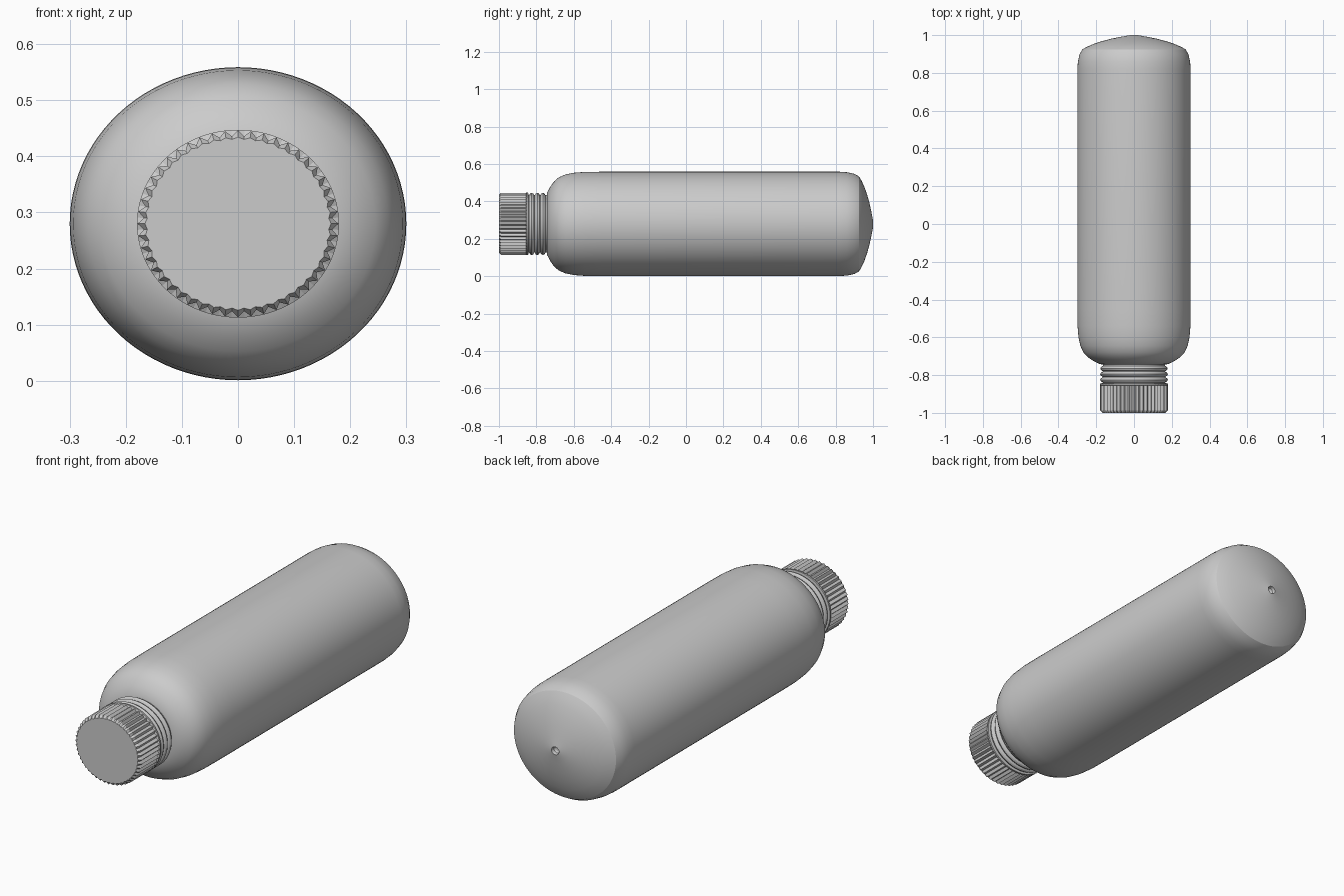
import bpy, bmesh
from math import sin, cos, tau, radians

if "Cube" in bpy.data.objects:
    bpy.data.objects.remove(bpy.data.objects["Cube"])

CZ, SQUASH = 0.28, 0.93   # axis height and slight flattening in z


def lathe(name, rings, n=96, angle=25):
    """Skin a list of (y, radius, odd_radius) rings about the lying y axis."""
    bm = bmesh.new()
    loops = []
    for y, r, odd in rings:
        loops.append([bm.verts.new(((odd if i % 2 else r) * cos(tau * i / n), y,
                                    CZ + SQUASH * (odd if i % 2 else r) * sin(tau * i / n)))
                      for i in range(n)])
    for a, b in zip(loops, loops[1:]):
        for i in range(n):
            j = (i + 1) % n
            bm.faces.new((a[i], a[j], b[j], b[i]))
    bm.faces.new(loops[0])
    bm.faces.new(loops[-1])
    bmesh.ops.recalc_face_normals(bm, faces=bm.faces)
    me = bpy.data.meshes.new(name)
    bm.to_mesh(me)
    bm.free()
    ob = bpy.data.objects.new(name, me)
    bpy.context.collection.objects.link(ob)
    bpy.ops.object.select_all(action='DESELECT')
    ob.select_set(True)
    bpy.context.view_layer.objects.active = ob
    bpy.ops.object.shade_smooth_by_angle(angle=radians(angle))
    return ob


def plain(profile):
    return [(y, r, r) for y, r in profile]


# Bottle body: shoulder, straight wall, domed base with a small dimple
lathe("bottle_body", plain([
    (-0.745, 0.15), (-0.742, 0.18), (-0.725, 0.215), (-0.705, 0.245),
    (-0.68, 0.268), (-0.645, 0.284), (-0.60, 0.294), (-0.54, 0.299), (-0.45, 0.30),
    (0.82, 0.30), (0.86, 0.297), (0.90, 0.288), (0.925, 0.273), (0.938, 0.25),
    (0.953, 0.215), (0.968, 0.17), (0.981, 0.12), (0.991, 0.07), (0.999, 0.025),
    (1.0, 0.02), (0.985, 0.017), (0.98, 0.008)]))

# Neck with three rounded thread rings
neck = [(-0.87, 0.165)]
for y in (-0.825, -0.795, -0.765):
    neck += [(y - 0.014, 0.165), (y - 0.008, 0.175), (y, 0.179), (y + 0.008, 0.175), (y + 0.014, 0.165)]
neck += [(-0.735, 0.165)]
lathe("threaded_neck", plain(neck))

# Ribbed screw cap: flat end, bevelled teeth, smooth rim
lathe("screw_cap", [
    (-1.0, 0.166, 0.162), (-0.988, 0.179, 0.168), (-0.855, 0.179, 0.168),
    (-0.852, 0.18, 0.18), (-0.844, 0.18, 0.18), (-0.842, 0.165, 0.165)], angle=20)
